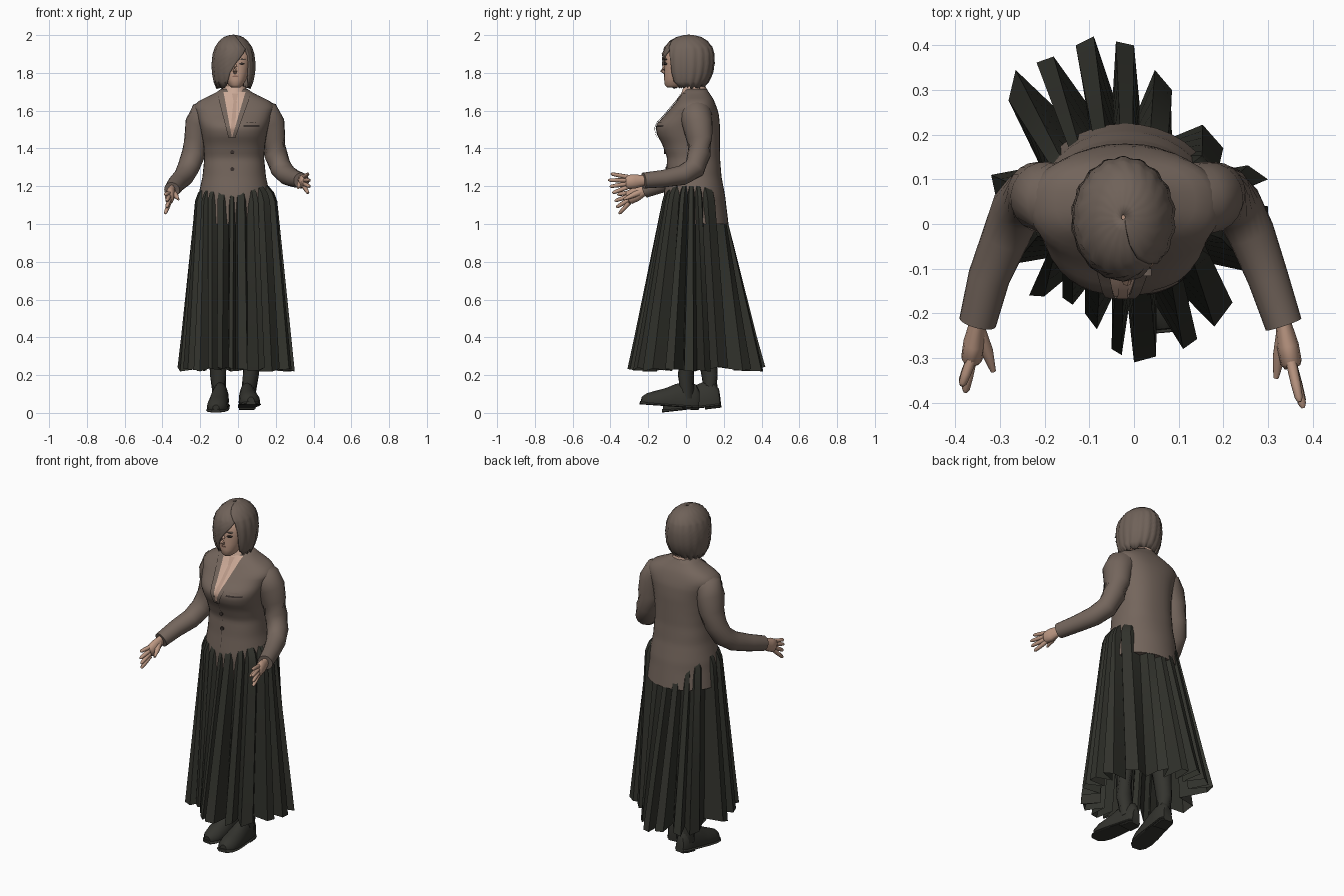
import bpy, bmesh, random
from math import sin, cos, pi, tau, asin, atan2, radians
from mathutils import Vector, Matrix

random.seed(4)
if "Cube" in bpy.data.objects:
    bpy.data.objects.remove(bpy.data.objects["Cube"])


def material(name, rgb):
    m = bpy.data.materials.new(name)
    m.use_nodes = True
    m.diffuse_color = (*rgb, 1)
    m.node_tree.nodes["Principled BSDF"].inputs["Base Color"].default_value = (*rgb, 1)
    return m


JACKET = material("brown cloth", (0.175, 0.132, 0.108))
HAIR = material("brown hair", (0.16, 0.122, 0.10))
SKIRT = material("dark cloth", (0.031, 0.032, 0.025))
LEATHER = material("dark leather", (0.034, 0.034, 0.028))
SKIN = material("skin", (0.50, 0.31, 0.225))
SHIRT = material("pale shirt", (0.60, 0.40, 0.31))
TIE = material("tan tie", (0.50, 0.325, 0.25))
LIP = material("lip", (0.25, 0.13, 0.095))
INK = material("dark detail", (0.04, 0.03, 0.026))


def loft(name, rings, mat, closed=True, caps=True, angle=40):
    """Skin a list of equal-length point rings."""
    bm = bmesh.new()
    vs = [[bm.verts.new(p) for p in r] for r in rings]
    n = len(vs[0])
    for a, b in zip(vs, vs[1:]):
        for i in range(n if closed else n - 1):
            j = (i + 1) % n
            bm.faces.new((a[i], a[j], b[j], b[i]))
    if caps:
        bm.faces.new(vs[0])
        bm.faces.new(vs[-1])
    bmesh.ops.recalc_face_normals(bm, faces=bm.faces)
    me = bpy.data.meshes.new(name)
    bm.to_mesh(me)
    bm.free()
    me.materials.append(mat)
    ob = bpy.data.objects.new(name, me)
    bpy.context.collection.objects.link(ob)
    bpy.ops.object.select_all(action='DESELECT')
    ob.select_set(True)
    bpy.context.view_layer.objects.active = ob
    bpy.ops.object.shade_smooth_by_angle(angle=radians(angle))
    return ob


def tube(name, path, mat, sides=14, flat=1.0):
    """Round limb through (x, y, z, radius) points; flat narrows it sideways."""
    pts = [Vector(p[:3]) for p in path]
    rings = []
    for i, p in enumerate(pts):
        d = pts[min(i + 1, len(pts) - 1)] - pts[max(i - 1, 0)]
        q = d.to_track_quat('Z', 'Y')
        r = path[i][3]
        rings.append([p + q @ Vector((r * flat * cos(tau * k / sides), r * sin(tau * k / sides), 0))
                      for k in range(sides)])
    return loft(name, rings, mat, angle=60)


def section(table, z):
    """Interpolate (z, half width, front y, back y) rows at height z."""
    z = min(max(z, table[0][0]), table[-1][0])
    for a, b in zip(table, table[1:]):
        if z <= b[0]:
            t = (z - a[0]) / (b[0] - a[0])
            return [u + (v - u) * t for u, v in zip(a[1:], b[1:])]


def body_ring(table, z, cx, n=2.0, count=36):
    a, f, b = section(table, z)
    ring = []
    for k in range(count):
        c, s = cos(tau * k / count), sin(tau * k / count)
        ring.append((cx + a * abs(c) ** (2 / n) * (1 if c > 0 else -1),
                     (f + b) / 2 + (b - f) / 2 * abs(s) ** (2 / n) * (1 if s > 0 else -1), z))
    return ring


# Jacket body: boxy at the chest, rounder at the tail
TORSO = [(1.00, .205, -.118, .225), (1.15, .190, -.118, .207), (1.25, .168, -.106, .188),
         (1.35, .158, -.100, .18), (1.42, .163, -.125, .18), (1.47, .172, -.152, .18), (1.51, .180, -.161, .18),
         (1.54, .188, -.146, .178), (1.58, .20, -.108, .174), (1.62, .215, -.075, .162), (1.65, .19, -.05, .15),
         (1.675, .14, -.033, .137), (1.69, .105, -.022, .125), (1.715, .07, -.005, .11)]
CX = -.02


def boxy(z):
    return 2 + .4 * min(1, max(0, (z - 1.1) / .2))


heights = [1 + .715 * i / 44 for i in range(45)]
loft("jacket_body", [body_ring(TORSO, z, CX, boxy(z)) for z in heights], JACKET, angle=55)


def chest_y(x, z):
    a, f, b = section(TORSO, z)
    u = min(abs(x - CX) / a, 1)
    return (f + b) / 2 - (b - f) / 2 * (1 - u ** boxy(z)) ** (1 / boxy(z))


def plate(name, top, bottom, mat, lift, rows=14, cols=8):
    """Thin patch on the chest between two (z, x0, x1) edges."""
    rings = []
    for i in range(rows + 1):
        z, x0, x1 = [u + (v - u) * i / rows for u, v in zip(top, bottom)]
        xs = [x0 + (x1 - x0) * k / cols for k in range(cols + 1)]
        rings.append([(x, chest_y(x, z) - lift, z) for x in xs])
    return loft(name, rings, mat, closed=False, caps=False, angle=60)


# Shirt front, tie, lapels, pocket and buttons
plate("shirt_front", (1.70, -.078, .04), (1.46, -.034, -.03), SHIRT, .004)
plate("tie_knot", (1.69, -.032, .0), (1.65, -.024, -.008), TIE, .009, 4, 3)
plate("tie_blade", (1.65, -.024, -.006), (1.47, -.042, -.018), TIE, .007)
plate("right_lapel", (1.69, -.11, -.075), (1.455, -.05, -.032), JACKET, .008)
plate("left_lapel", (1.69, .037, .07), (1.455, -.032, -.015), JACKET, .008)
plate("front_seam", (1.45, -.033, -.031), (1.18, -.033, -.031), INK, .002, 14, 1)
plate("pocket_edge", (1.523, .03, .115), (1.514, .03, .115), INK, .004, 2, 6)
plate("pocket_square", (1.54, .045, .095), (1.524, .035, .105), JACKET, .006, 2, 6)
for i, z in enumerate((1.38, 1.29)):
    y = chest_y(-.03, z)
    tube(f"button_{i}", [(-.03, y + .004, z, .011), (-.03, y - .006, z, .011)], INK, 10)

# Sleeves
tube("left_sleeve", [(.04, .055, 1.59, .07), (.10, .055, 1.59, .078), (.145, .055, 1.572, .083),
                     (.168, .06, 1.53, .08), (.182, .07, 1.45, .069), (.20, .07, 1.37, .062),
                     (.228, .045, 1.295, .058), (.262, -.02, 1.258, .053),
                     (.30, -.12, 1.24, .046), (.335, -.225, 1.23, .042)], JACKET, 20)
tube("right_sleeve", [(-.08, .055, 1.59, .07), (-.14, .055, 1.59, .078), (-.18, .055, 1.572, .083),
                      (-.20, .06, 1.53, .08), (-.216, .07, 1.45, .069), (-.236, .06, 1.37, .062),
                      (-.262, .035, 1.30, .058), (-.288, -.03, 1.25, .053), (-.325, -.12, 1.215, .047),
                      (-.35, -.22, 1.18, .042)], JACKET, 20)


# Hands: flattened palm, four fanned fingers and a thumb
def hand(side, wrist, knuckle, tip, thumb):
    w, k, t, th = map(Vector, (wrist, knuckle, tip, thumb))
    mid = w.lerp(k, .55)
    tube(side + "_palm", [(*w.lerp(k, -.15), .028), (*w, .028), (*mid, .038), (*k, .037), (*k.lerp(t, .1), .028)],
         SKIN, 12, .65)
    for i in range(4):
        f = 1.5 - i
        base = k + Vector((0, 0, .018 * f))
        end = t + Vector((-.008 * abs(f), .014 * abs(f - .3), .034 * f))
        tube(f"{side}_finger_{i}", [(*base, .012), (*base.lerp(end, .55), .011), (*base.lerp(end, .9), .009),
                                    (*end, .004)], SKIN, 8)
    tube(side + "_thumb", [(*w.lerp(k, .2), .02), (*w.lerp(th, .6), .014), (*th, .006)], SKIN, 8)


hand("left", (.335, -.225, 1.23), (.352, -.31, 1.222), (.383, -.415, 1.215), (.318, -.345, 1.19))
hand("right", (-.35, -.22, 1.18), (-.363, -.30, 1.14), (-.374, -.38, 1.105), (-.315, -.33, 1.13))

# Skirt: blunt pleats with deep folds between them fan from the waist to an uneven hem
TIPS = [(.30, -.01), (.30, .10), (.20, .17), (.085, .30), (0, .40), (-.09, .42), (-.18, .375),
        (-.265, .345), (-.32, .11), (-.29, -.03), (-.235, -.16), (-.16, -.165), (-.11, -.20), (-.05, -.28),
        (0, -.31), (.11, -.28), (.18, -.23), (.27, -.11)]
MID = Vector((-.01, .035))
BOX = 2.35
hem = []
for p, q in zip(TIPS, TIPS[1:] + TIPS[:1]):
    p, q = Vector(p), Vector(q)
    edge = p + (q - p) * min(.45, .07 / (q - p).length)
    valley = MID + (p.lerp(q, .72) - MID) * .68
    for point, pinch in ((p, 1.0), (edge, 1.0), (valley, .85)):
        hem.append((point, pinch, .225 + random.uniform(-.008, .02)))
rows = []
for z in (1.2, 1.165, 1.12, 1.0, .8, .6, .4, .225):
    t = max(0, (1.13 - z) / (1.13 - .225))
    tuck = {1.2: .8, 1.165: .93}.get(z, 1)
    ring = []
    for point, pinch, low in hem:
        d = point - MID
        g = atan2(d.y / .36, d.x / .31)
        swell = (abs(cos(g)) ** BOX + abs(sin(g)) ** BOX) ** (-1 / BOX)
        waist = MID + Vector((.217 * cos(g), .159 * sin(g))) * swell * pinch * tuck
        ring.append((*waist.lerp(point, t), low if z == .225 else z))
    rows.append(ring)
loft("pleated_skirt", rows, SKIRT, caps=False, angle=25)

# Legs and shoes
SHOE = [(.0, .026, .10), (-.02, .04, .135), (-.08, .045, .145), (-.13, .049, .13), (-.18, .054, .105),
        (-.24, .055, .085), (-.28, .045, .07), (-.305, .02, .05)]


def shoe(side, x, heel_y, z, turn, pitch):
    place = (Matrix.Translation((x, heel_y, z)) @ Matrix.Rotation(radians(turn), 4, 'Z')
             @ Matrix.Rotation(radians(pitch), 4, 'X'))

    def ring(y, w, bottom, top, n=16):
        return [place @ Vector((w * cos(tau * k / n), y, bottom + (top - bottom) * max(0, .2 + .8 * sin(tau * k / n))))
                for k in range(n)]
    loft(side + "_shoe", [ring(y, w, .015, h) for y, w, h in SHOE], LEATHER)
    loft(side + "_sole", [ring(y * 1.02, w + .005, .01, .028) for y, w, h in SHOE], LEATHER)
    loft(side + "_heel", [ring(y, w, 0, .022) for y, w, h in SHOE[:3]], LEATHER)


shoe("left", .042, .065, .014, 5, -4)
shoe("right", -.085, .185, .028, -6, 6.5)
tube("left_leg", [(.052, .01, .08, .04), (.068, .0, .2, .043), (.08, .01, .4, .056), (.09, .03, .9, .085)], LEATHER)
tube("right_leg", [(-.098, .13, .08, .04), (-.106, .125, .2, .043), (-.105, .10, .4, .056),
                   (-.10, .05, .9, .085)], LEATHER)

# Neck and shirt collar
tube("neck", [(-.018, .06, 1.64, .058), (-.018, .045, 1.70, .05), (-.018, .03, 1.78, .05)], SKIN, 16)
COLLAR = [(1.67, .078, -.032, .118), (1.73, .056, -.012, .105)]
loft("shirt_collar", [body_ring(COLLAR, z, -.018) for z in (1.67, 1.70, 1.728)], SHIRT, caps=False)

# Face and features
FACE = [(1.722, .022, -.10, -.04), (1.735, .038, -.112, .0), (1.765, .056, -.116, .03), (1.80, .067, -.115, .04),
        (1.85, .076, -.113, .05), (1.89, .078, -.112, .05), (1.94, .065, -.085, .04)]
loft("face", [body_ring(FACE, r[0], -.012, 2.2, 28) for r in FACE], SKIN, angle=70)
tube("nose", [(-.014, -.105, 1.85, .006), (-.015, -.118, 1.83, .009), (-.016, -.128, 1.813, .011),
              (-.016, -.108, 1.798, .008)], SKIN, 8)


def feature(name, x, z, w, h, mat):
    tube(name, [(x, -.100, z, h), (x, -.116, z, h)], mat, 10, w / h)


feature("left_eye", .02, 1.848, .014, .006, INK)
feature("left_brow", .021, 1.872, .018, .003, HAIR)
feature("mouth", -.014, 1.782, .017, .004, LIP)

# Bobbed hair: an open shell whose gap frames the face, with a side-swept fringe
BOB = [(1.728, .086, -.078, .092), (1.755, .10, -.10, .116), (1.80, .109, -.115, .137), (1.85, .111, -.121, .145),
       (1.90, .105, -.121, .144), (1.935, .093, -.108, .133), (1.965, .073, -.083, .110), (1.985, .049, -.048, .08),
       (1.994, .024, -.015, .045), (1.997, .004, .01, .02)]
GAP = [(1.728, -.06, .05, 0), (1.80, -.042, .056, 0), (1.85, -.012, .056, 0), (1.90, .026, .048, 0),
       (1.925, .037, .037, 0), (2.0, -.022, -.022, 0)]
strands = []
for z in sorted({r[0] for r in BOB} | {1.775, 1.825, 1.875, 1.925}):
    a, f, b = section(BOB, z)
    x0, x1, _ = section(GAP, z)
    start, stop = [asin(max(-.95, min(.95, (x + .024) / a))) for x in (x1, x0)]
    ring = []
    for k in range(73):
        g = start + (tau + stop - start) * k / 72
        r = 1 + .022 * cos(g * 18)
        tatter = random.uniform(-.012, .008) if z == BOB[0][0] else 0
        ring.append((-.024 + a * r * sin(g), (f + b) / 2 - (b - f) / 2 * r * cos(g), z + tatter))
    strands.append(ring)
hair = loft("bobbed_hair", strands, HAIR, closed=False, caps=False, angle=45)
shell = hair.modifiers.new("thickness", 'SOLIDIFY')
shell.thickness = .01
shell.offset = 0
